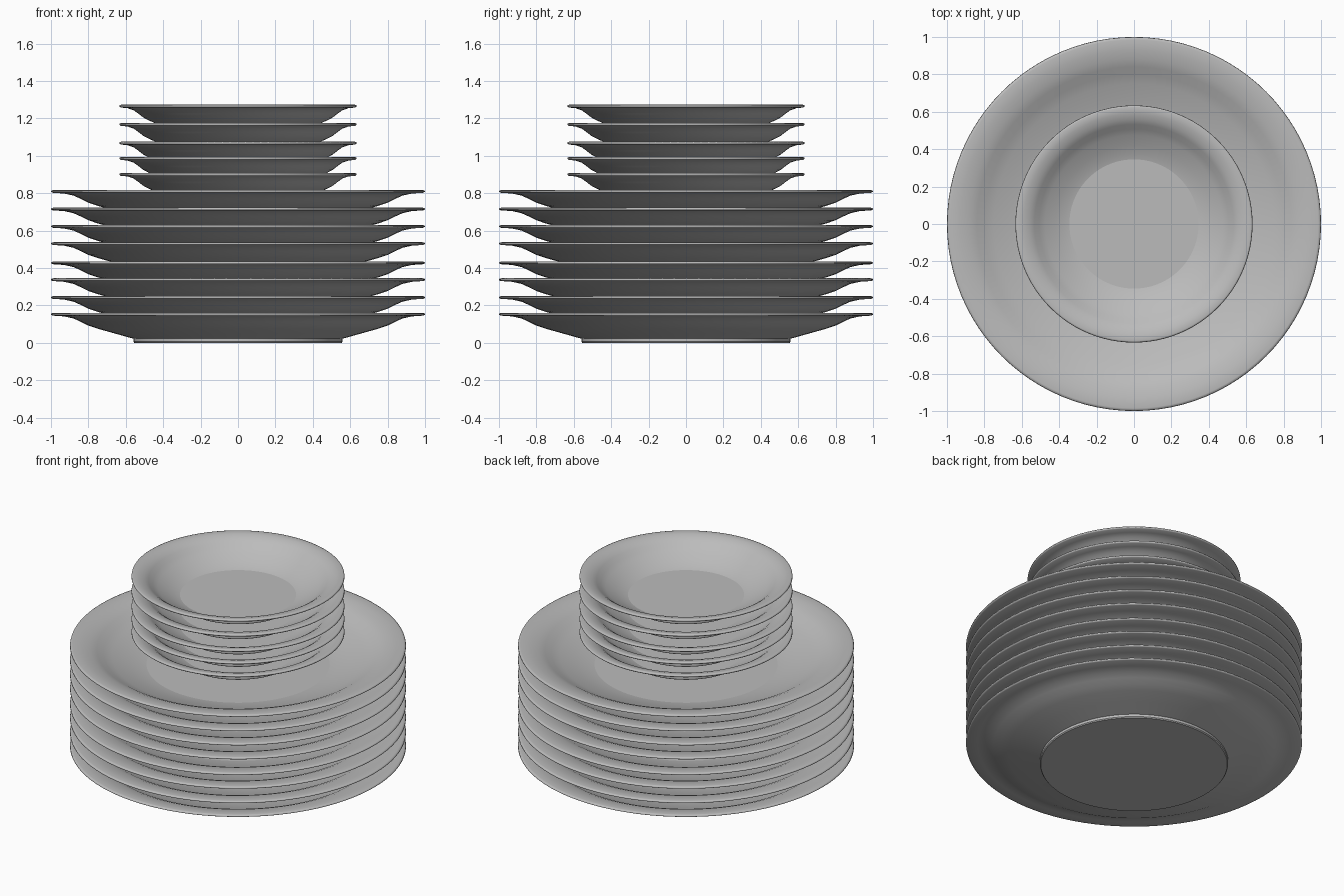
import bpy, bmesh, math
from mathutils import Matrix, Vector

cube = bpy.data.objects.get("Cube")
if cube:
    bpy.data.objects.remove(cube, do_unlink=True)

SEGMENTS = 96

# Plain grey ceramic
ceramic = bpy.data.materials.new("grey_ceramic")
ceramic.use_nodes = True
colour = (0.5, 0.5, 0.5, 1)
ceramic.diffuse_color = colour
ceramic.node_tree.nodes["Principled BSDF"].inputs["Base Color"].default_value = colour

# Plate cross-section (radius, height): underside, rim, then inside to the floor
PROFILE = [(0, 0), (0.555, 0), (0.56, 0.006), (0.56, 0.022),
           (0.66, 0.05), (0.75, 0.075), (0.8, 0.092), (0.84, 0.112),
           (0.88, 0.13), (0.93, 0.141), (0.99, 0.145), (1.0, 0.15),
           (0.998, 0.157), (0.985, 0.16), (0.93, 0.154), (0.88, 0.144),
           (0.84, 0.128), (0.8, 0.106), (0.75, 0.086), (0.66, 0.058),
           (0.59, 0.038), (0.545, 0.03), (0, 0.03)]


def plate_mesh(name, radius):
    """Spin the cross-section into one plate."""
    bm = bmesh.new()
    verts = [bm.verts.new((r * radius, 0, z)) for r, z in PROFILE]
    edges = [bm.edges.new(pair) for pair in zip(verts, verts[1:])]
    bmesh.ops.spin(bm, geom=verts + edges, cent=(0, 0, 0), axis=(0, 0, 1),
                   angle=2 * math.pi, steps=SEGMENTS, use_duplicate=False)
    bmesh.ops.remove_doubles(bm, verts=bm.verts, dist=1e-4)
    bmesh.ops.recalc_face_normals(bm, faces=bm.faces)
    # Smooth flowing sides, with crisp foot and floor edges
    for face in bm.faces:
        face.smooth = True
    for edge in bm.edges:
        r = max(v.co.xy.length for v in edge.verts) / radius
        level = abs(edge.verts[0].co.z - edge.verts[1].co.z) < 1e-5
        ring = abs(edge.verts[0].co.xy.length - edge.verts[1].co.xy.length) < 1e-4
        if level and ring and r < 0.57:
            edge.smooth = False
    mesh = bpy.data.meshes.new(name)
    bm.to_mesh(mesh)
    bm.free()
    mesh.materials.append(ceramic)
    return mesh


def stack(name, radius, rim_heights):
    """Place one plate under each rim height."""
    mesh = plate_mesh(name, radius)
    for i, rim in enumerate(rim_heights, 1):
        plate = bpy.data.objects.new(f"{name}_{i}", mesh)
        plate.location.z = rim - 0.16
        bpy.context.collection.objects.link(plate)


# Large plates below, small plates on top
stack("dinner_plate", 1.0, [0.16, 0.25, 0.345, 0.435, 0.538, 0.63, 0.723, 0.817])
stack("side_plate", 0.634, [0.908, 0.993, 1.075, 1.175, 1.273])
